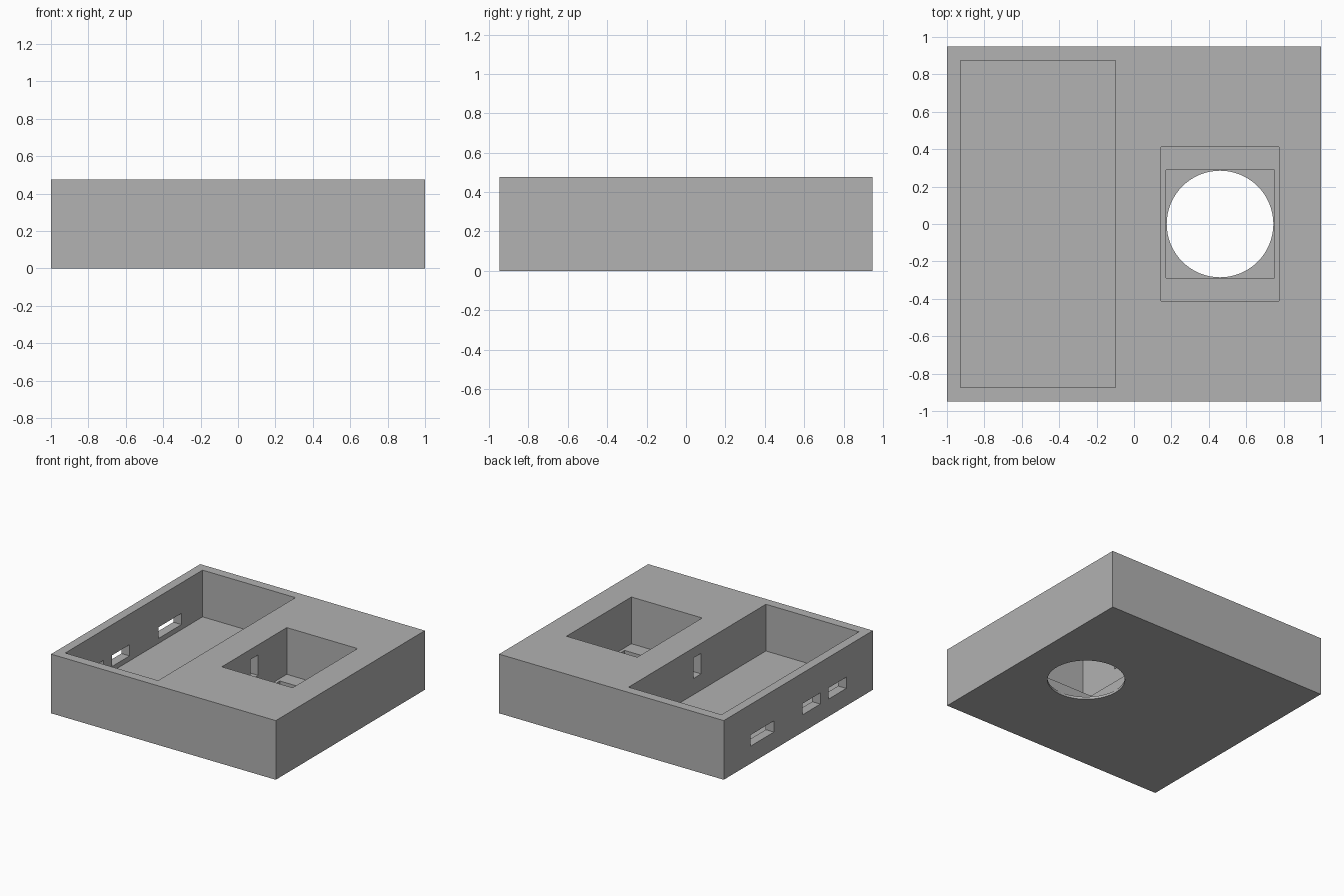
import bpy

default = bpy.data.objects.get("Cube")
if default:
    bpy.data.objects.remove(default, do_unlink=True)

grey = bpy.data.materials.new("plain_grey")
grey.use_nodes = True
colour = (0.445, 0.445, 0.445, 1)
grey.diffuse_color = colour
grey.node_tree.nodes["Principled BSDF"].inputs["Base Color"].default_value = colour


def box(name, x, y, z):
    """Box spanning the given (low, high) ranges."""
    spans = (x, y, z)
    bpy.ops.mesh.primitive_cube_add(size=1, location=[(a + b) / 2 for a, b in spans])
    obj = bpy.context.object
    obj.name = name
    obj.scale = [b - a for a, b in spans]
    bpy.ops.object.transform_apply(location=True, rotation=False, scale=True)
    obj.data.materials.append(grey)
    return obj


def cut(target, cutter):
    """Subtract the cutter from the target and discard it."""
    cutter.hide_render = True
    mod = target.modifiers.new("cut", "BOOLEAN")
    mod.operation = "DIFFERENCE"
    mod.solver = "EXACT"
    mod.object = cutter
    bpy.context.view_layer.objects.active = target
    bpy.ops.object.modifier_apply(modifier=mod.name)
    bpy.data.objects.remove(cutter, do_unlink=True)


FLOOR, TOP = 0.1, 0.476
body = box("housing_body", (-1, 1), (-0.948, 0.948), (0, TOP))

# Long tray and smaller compartment, both open at the top
cut(body, box("tray_cutter", (-0.927, -0.1), (-0.873, 0.873), (FLOOR, 0.7)))
cut(body, box("compartment_cutter", (0.145, 0.775), (-0.413, 0.413), (FLOOR, 0.7)))

# Square recess in the compartment floor, with a round hole through its base
cut(body, box("recess_cutter", (0.17, 0.75), (-0.29, 0.29), (0.02, 0.3)))
bpy.ops.mesh.primitive_cylinder_add(vertices=64, radius=0.285, depth=0.2,
                                    location=(0.46, 0, 0))
cut(body, bpy.context.object)

# Openings through the outer tray wall
for y in ((0.31, 0.605), (-0.28, -0.055), (-0.61, -0.385)):
    cut(body, box("port_cutter", (-1.2, -0.8), y, (0.14, 0.23)))

# Passage between tray and compartment
cut(body, box("passage_cutter", (-0.2, 0.25), (-0.05, 0.05), (0.23, 0.395)))
